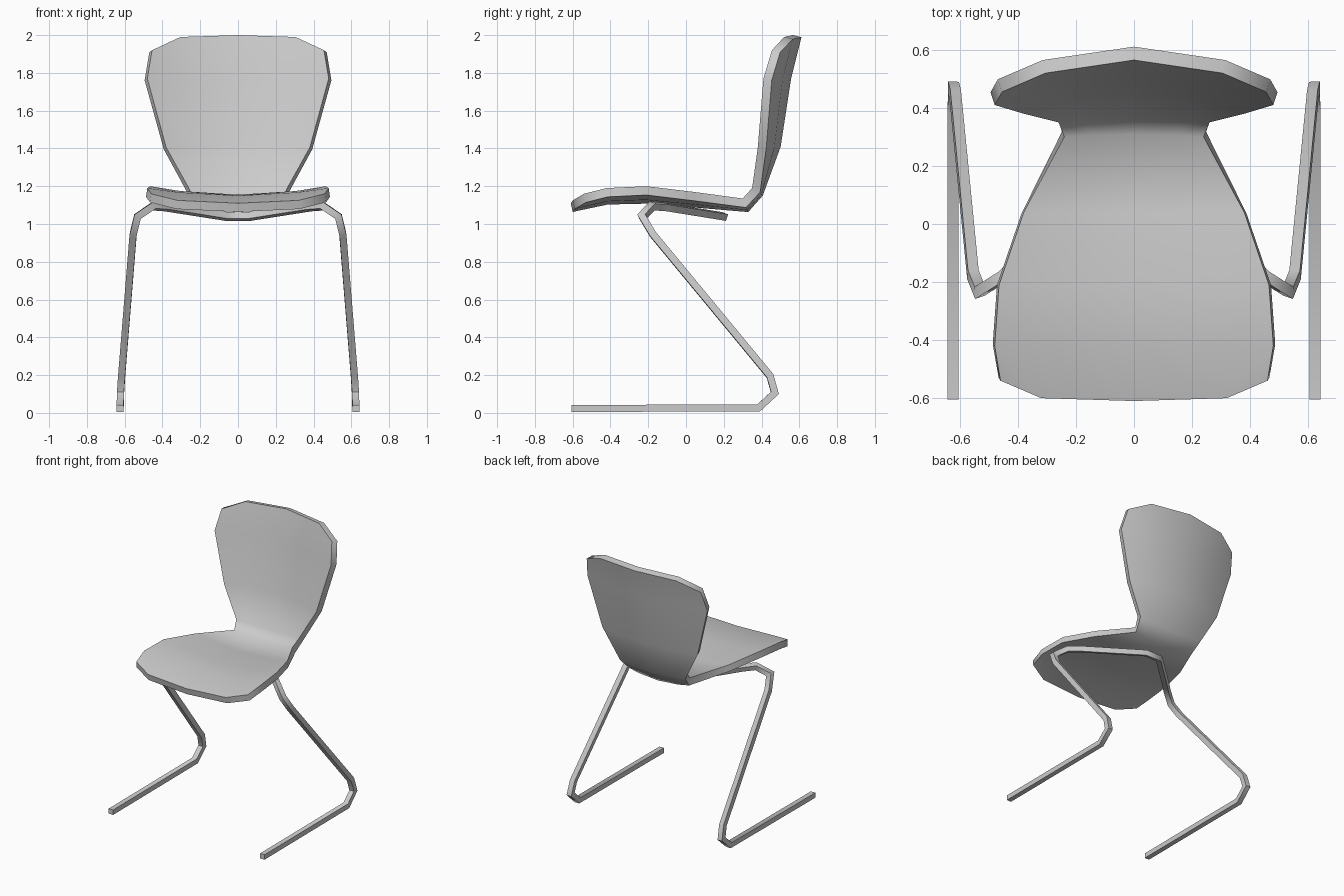
import bpy, math
from mathutils import Vector

cube = bpy.data.objects.get("Cube")
if cube:
    bpy.data.objects.remove(cube, do_unlink=True)

grey = bpy.data.materials.new("plain_grey")
grey.use_nodes = True
colour = (0.6, 0.6, 0.6, 1)
grey.diffuse_color = colour
grey.node_tree.nodes["Principled BSDF"].inputs["Base Color"].default_value = colour


def make_object(name, verts, faces):
    mesh = bpy.data.meshes.new(name)
    mesh.from_pydata(verts, [], faces)
    mesh.materials.append(grey)
    obj = bpy.data.objects.new(name, mesh)
    bpy.context.collection.objects.link(obj)
    return obj


def finish(obj):
    """Apply the modifiers, then smooth all but the sharp edges."""
    bpy.ops.object.select_all(action='DESELECT')
    obj.select_set(True)
    bpy.context.view_layer.objects.active = obj
    for mod in list(obj.modifiers):
        bpy.ops.object.modifier_apply(modifier=mod.name)
    bpy.ops.object.shade_smooth_by_angle(angle=math.radians(62))


def add_mirror(obj):
    mod = obj.modifiers.new("mirror", 'MIRROR')
    mod.use_clip = True
    mod.merge_threshold = 0.002


# Seat shell: rows from front lip to backrest top, as rim point and centre point (y, z)
MID = 0.66
rows = [
    ((0.48, -0.42, 1.19), (-0.42, 1.15)),
    ((0.465, -0.21, 1.2), (-0.21, 1.155)),
    ((0.38, 0.04, 1.17), (0.04, 1.135)),
    ((0.24, 0.30, 1.135), (0.31, 1.112)),
    ((0.26, 0.35, 1.19), (0.365, 1.175)),
    ((0.38, 0.38, 1.405), (0.455, 1.42)),
    ((0.48, 0.41, 1.77), (0.51, 1.78)),
]


def shell_row(rim, centre):
    rim, centre = Vector(rim), Vector((0, *centre))
    mid = centre.lerp(rim, MID ** 2)
    mid.x = rim.x * MID
    return [centre, mid, rim]


grid = [[Vector((0, -0.61, 1.11)), Vector((0.32, -0.60, 1.125)), Vector((0.46, -0.54, 1.16))]]
grid += [shell_row(*r) for r in rows]
grid.append([Vector((0, 0.565, 2.0)), Vector((0.305, 0.52, 1.99)), Vector((0.455, 0.455, 1.92))])
verts = [p for row in grid for p in row]
faces = [(3 * r + c, 3 * r + c + 1, 3 * r + c + 4, 3 * r + c + 3)
         for r in range(len(grid) - 1) for c in range(2)]
shell = make_object("seat_shell", verts, faces)
add_mirror(shell)
solid = shell.modifiers.new("thickness", 'SOLIDIFY')
solid.thickness = 0.047
solid.offset = -1
solid.use_even_offset = True
finish(shell)

# Frame: one square bar from the foot up to the middle of the support under the seat
path = [Vector(p) for p in (
    (0.624, -0.605, 0.023), (0.624, 0.385, 0.027), (0.622, 0.47, 0.105),
    (0.616, 0.445, 0.195), (0.555, -0.175, 0.945), (0.532, -0.232, 1.04),
    (0.45, -0.18, 1.095), (0.38, -0.11, 1.09), (0.06, 0.2, 1.04), (0, 0.2, 1.04))]
HALF = 0.0185
verts, side = [], Vector((1, 0, 0))
for i, p in enumerate(path):
    d_in = (p - path[i - 1]).normalized() if i else (path[1] - p).normalized()
    d_out = (path[i + 1] - p).normalized() if i < len(path) - 1 else d_in
    mitre = (d_in + d_out).normalized()
    # carry the section along the incoming bar, then slide it onto the mitre plane
    side = (side - d_in * side.dot(d_in)).normalized()
    up = side.cross(d_in)
    for a, b in ((-1, -1), (1, -1), (1, 1), (-1, 1)):
        offset = (side * a + up * b) * HALF
        verts.append(p + offset - d_in * (offset.dot(mitre) / d_in.dot(mitre)))
    side = d_in.rotation_difference(d_out) @ side
faces = [(4 * i + k, 4 * i + (k + 1) % 4, 4 * i + 4 + (k + 1) % 4, 4 * i + 4 + k)
         for i in range(len(path) - 1) for k in range(4)]
frame = make_object("leg_frame", verts, [(3, 2, 1, 0)] + faces)
# outward normals for the swept bar
import bmesh
bm = bmesh.new()
bm.from_mesh(frame.data)
bmesh.ops.recalc_face_normals(bm, faces=bm.faces)
bm.to_mesh(frame.data)
bm.free()
add_mirror(frame)
finish(frame)
